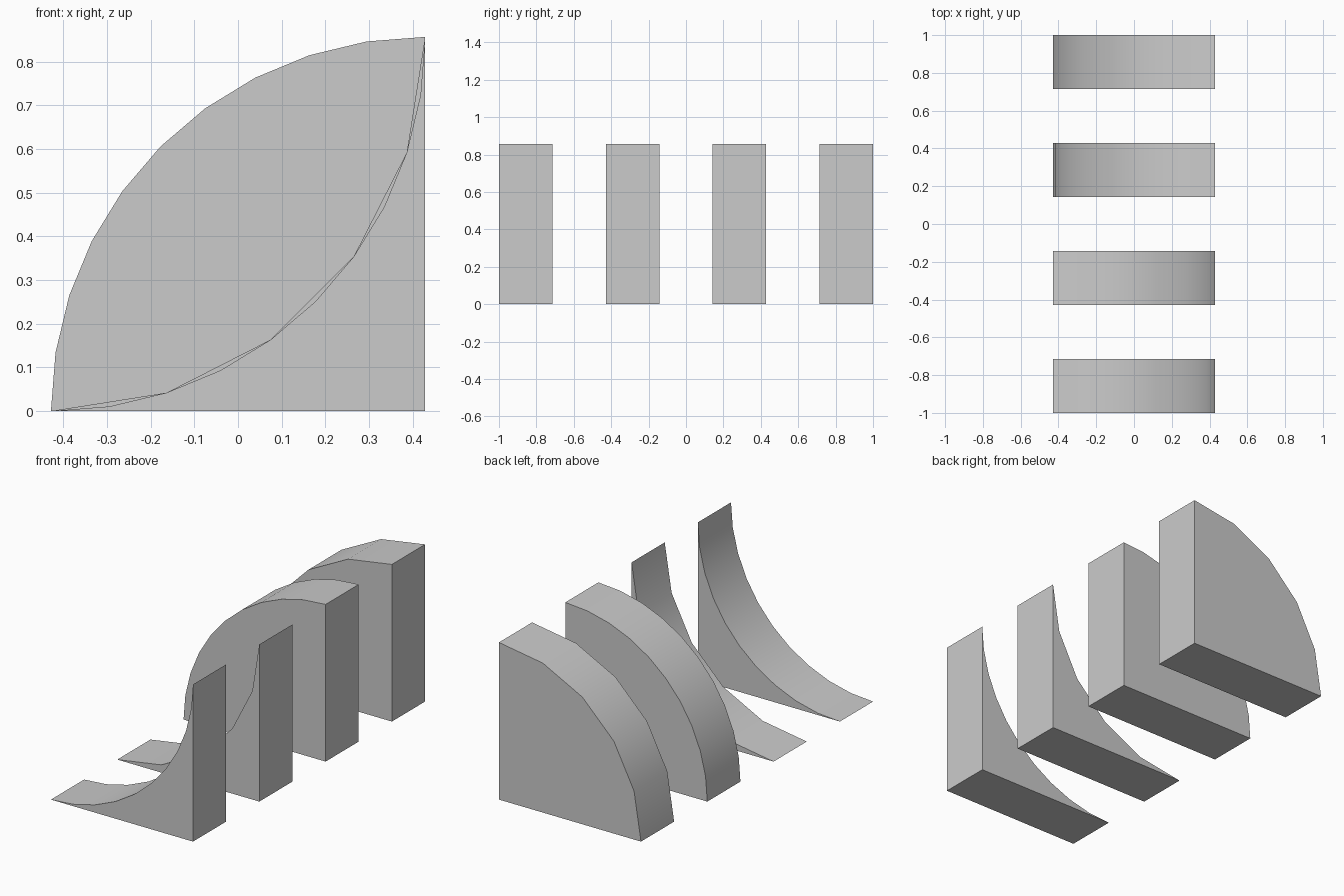
import bpy, bmesh
from math import sin, cos, pi, radians

if "Cube" in bpy.data.objects:
    bpy.data.objects.remove(bpy.data.objects["Cube"])

S = 6 / 7        # width and height of each block
H = S / 2
D = 2 / 7        # thickness of each block


def curve_block(name, y, segments, convex):
    # quarter-circle profile from lower left to upper right, closed at the right-bottom corner
    pts = []
    for i in range(segments + 1):
        a = i / segments * pi / 2
        if convex:
            pts.append((H - S * cos(a), S * sin(a)))
        else:
            pts.append((-H + S * sin(a), S - S * cos(a)))
    pts.append((H, 0))

    # extrude the profile along y
    bm = bmesh.new()
    face = bm.faces.new([bm.verts.new((x, y - D / 2, z)) for x, z in pts])
    ext = bmesh.ops.extrude_face_region(bm, geom=[face])
    verts = [g for g in ext["geom"] if isinstance(g, bmesh.types.BMVert)]
    bmesh.ops.translate(bm, verts=verts, vec=(0, D, 0))
    bmesh.ops.recalc_face_normals(bm, faces=bm.faces[:])
    mesh = bpy.data.meshes.new(name)
    bm.to_mesh(mesh)
    bm.free()

    ob = bpy.data.objects.new(name, mesh)
    bpy.context.collection.objects.link(ob)
    bpy.ops.object.select_all(action='DESELECT')
    ob.select_set(True)
    bpy.context.view_layer.objects.active = ob
    bpy.ops.object.shade_smooth_by_angle(angle=radians(30))


# four blocks in a row, front to back
curve_block("concave_ramp_fine", -6 / 7, 10, False)
curve_block("concave_ramp_coarse", -2 / 7, 5, False)
curve_block("convex_block_fine", 2 / 7, 10, True)
curve_block("convex_block_coarse", 6 / 7, 5, True)
